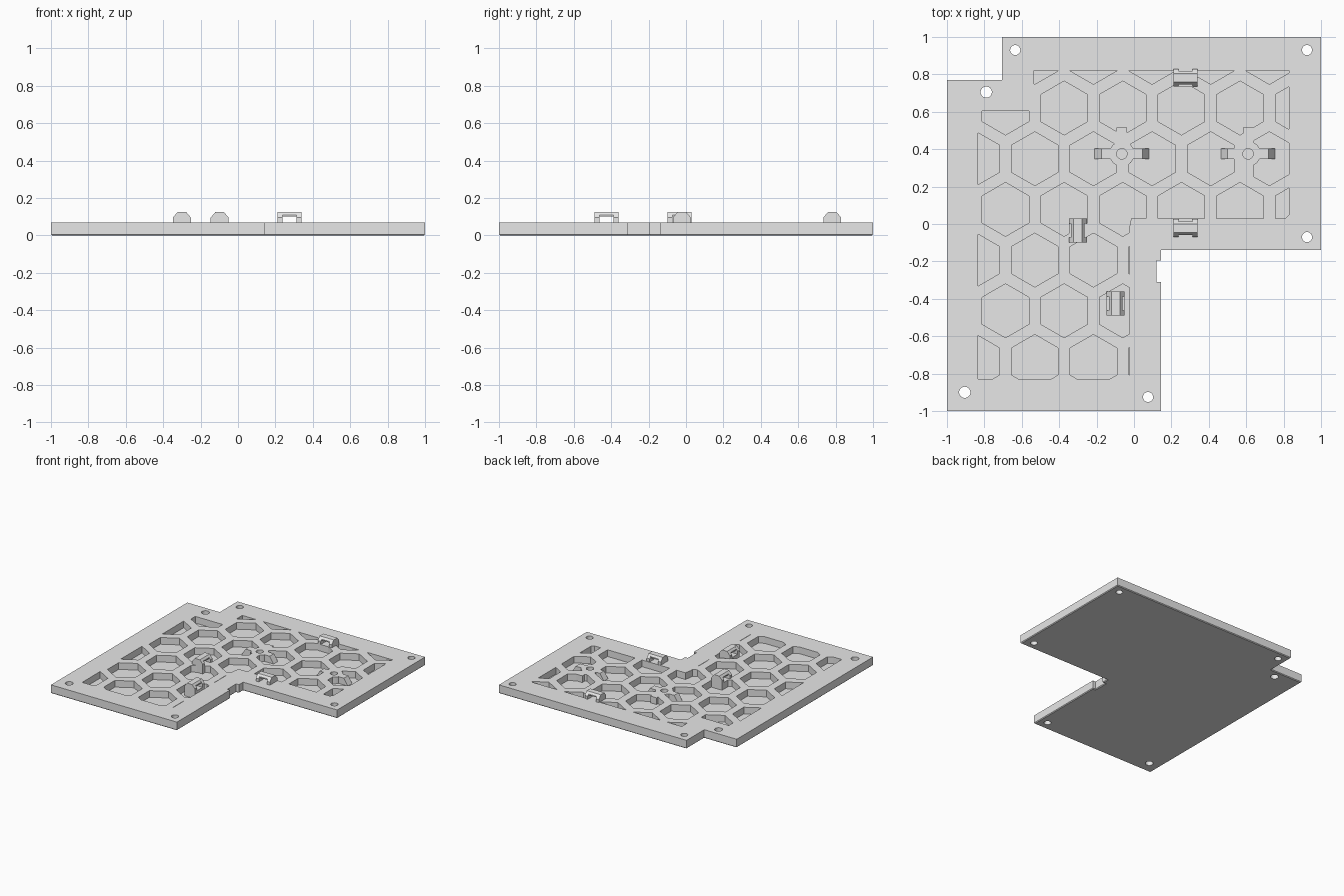
import bpy
import bmesh
import math
from mathutils import Matrix

if "Cube" in bpy.data.objects:
    bpy.data.objects.remove(bpy.data.objects["Cube"], do_unlink=True)

TOP = 0.07      # plate thickness
FLOOR = 0.015   # height of the pocket floors

grey = bpy.data.materials.new("light_grey")
grey.use_nodes = True
grey.diffuse_color = (0.8, 0.8, 0.8, 1)
for node in grey.node_tree.nodes:
    if node.type == "BSDF_PRINCIPLED":
        node.inputs["Base Color"].default_value = grey.diffuse_color


def add_prism(bm, outline, z0, z1, matrix=Matrix()):
    """Extrude an outline from z0 to z1; return its bottom face."""
    bottom = bm.faces.new([bm.verts.new(matrix @ Matrix.Translation((x, y, z0)).translation)
                           for x, y in outline])
    top_geo = bmesh.ops.extrude_face_region(bm, geom=[bottom], use_keep_orig=True)["geom"]
    shift = matrix.to_3x3() @ Matrix.Translation((0, 0, z1 - z0)).translation
    for v in top_geo:
        if isinstance(v, bmesh.types.BMVert):
            v.co += shift
    return bottom


def ring(x, y, r, sides, turn=0.0):
    return [(x + r * math.cos(turn + math.tau * i / sides),
             y + r * math.sin(turn + math.tau * i / sides)) for i in range(sides)]


def box(x, y, hx, hy):
    return [(x - hx, y - hy), (x + hx, y - hy), (x + hx, y + hy), (x - hx, y + hy)]


def finish(name, bm, helper=False):
    bmesh.ops.recalc_face_normals(bm, faces=bm.faces[:])
    mesh = bpy.data.meshes.new(name)
    bm.to_mesh(mesh)
    bm.free()
    mesh.materials.append(grey)
    obj = bpy.data.objects.new(name, mesh)
    bpy.context.collection.objects.link(obj)
    obj.hide_render = helper
    return obj


def boolean(obj, cutter, operation):
    """Apply a boolean and drop the cutter."""
    mod = obj.modifiers.new("cut", "BOOLEAN")
    mod.operation, mod.solver, mod.object = operation, "EXACT", cutter
    bpy.context.view_layer.objects.active = obj
    bpy.ops.object.modifier_apply(modifier=mod.name)
    bpy.data.objects.remove(cutter, do_unlink=True)


# Base plate with a small chamfer round the underside
bm = bmesh.new()
bottom = add_prism(bm, [(-1, -1), (0.145, -1), (0.145, -0.31), (0.12, -0.31),
                        (0.12, -0.195), (0.145, -0.195), (0.145, -0.14), (1, -0.14),
                        (1, 1), (-0.705, 1), (-0.705, 0.77), (-1, 0.77)], 0, TOP)
bmesh.ops.recalc_face_normals(bm, faces=bm.faces[:])
bmesh.ops.bevel(bm, geom=list(bottom.edges), offset=0.006, segments=1, affect="EDGES")
plate = finish("base_plate", bm)

# Honeycomb pockets, trimmed to the inner border
bm = bmesh.new()
PITCH, ROW = 0.3135, 0.271
for row in range(-4, 3):
    for col in range(-4, 5):
        x = -0.06 + (col + 0.5 * (row % 2)) * PITCH
        add_prism(bm, ring(x, 0.62 + (row - 1) * ROW + ROW, 0.144, 6, math.pi / 6),
                  FLOOR, TOP + 0.05)
# an extra low row completes the front border
for col in range(-3, 1):
    add_prism(bm, ring(-0.06 + (col + 0.5) * PITCH, 0.62 - 5 * ROW, 0.144, 6, math.pi / 6),
              FLOOR, TOP + 0.05)
pockets = finish("pocket_cutter", bm, True)

bm = bmesh.new()
add_prism(bm, [(-0.835, -0.83), (-0.025, -0.83), (-0.025, -0.02), (-0.015, 0.03), (0.81, 0.03),
               (0.83, 0.05), (0.83, 0.82), (-0.535, 0.82), (-0.535, 0.605),
               (-0.835, 0.605)], -0.1, 0.3)
boolean(pockets, finish("border_region", bm, True), "INTERSECT")

# Cross shaped sockets left standing in the pockets, with sloped side arms
SOCKETS = [(-0.065, 0.375), (0.61, 0.375)]
for x, y in SOCKETS:
    bm = bmesh.new()
    add_prism(bm, ring(x, y, 0.068, 16), -0.1, 0.2)
    pad = finish("socket_pad", bm, True)
    boolean(pockets, pad, "DIFFERENCE")
    bm = bmesh.new()
    add_prism(bm, box(x, y, 0.028, 0.14), -0.1, 0.2)
    boolean(pockets, finish("socket_arm", bm, True), "DIFFERENCE")
    bm = bmesh.new()
    stand = Matrix.Translation((x, y, 0)) @ Matrix.Rotation(math.pi / 2, 4, "X")
    add_prism(bm, [(-0.145, -0.1), (0.145, -0.1), (0.145, FLOOR), (0.11, TOP), (0.11, 0.2),
                   (-0.11, 0.2), (-0.11, TOP), (-0.145, FLOOR)], -0.028, 0.028, stand)
    boolean(pockets, finish("socket_side_arm", bm, True), "DIFFERENCE")
boolean(plate, pockets, "DIFFERENCE")

# Screw holes through the plate and blind holes in the sockets
bm = bmesh.new()
for x, y, r in [(-0.635, 0.93, 0.027), (0.925, 0.93, 0.027), (0.925, -0.07, 0.027),
                (0.075, -0.925, 0.027), (-0.905, -0.9, 0.03), (-0.79, 0.705, 0.03)]:
    add_prism(bm, ring(x, y, r, 32), -0.1, 0.2)
for x, y in SOCKETS:
    add_prism(bm, ring(x, y, 0.028, 32), FLOOR, 0.2)
boolean(plate, finish("hole_cutter", bm, True), "DIFFERENCE")

# Strap bridges: two end blocks and a raised middle, all with a chamfered profile
PROFILE = [(-0.048, 0.095), (-0.023, 0.125), (0.023, 0.125), (0.048, 0.095)]
MIDDLE = [(-0.036, 0.1), (-0.036, 0.109), (-0.023, 0.125), (0.023, 0.125),
          (0.036, 0.109), (0.036, 0.1)]
BLOCK = [(-0.048, FLOOR)] + PROFILE + [(0.048, FLOOR)]
PAD = box(0, (FLOOR + TOP) / 2, 0.048, (TOP - FLOOR) / 2)
for name, x, y, turn in [("back", 0.275, 0.782, 0), ("front", 0.275, -0.022, 0),
                         ("centre", -0.3, -0.035, 90), ("side", -0.098, -0.425, 90)]:
    # local frame: length along x, profile in the y-z plane
    frame = (Matrix.Translation((x, y, 0)) @ Matrix.Rotation(math.radians(turn), 4, "Z")
             @ Matrix(((0, 0, 1, 0), (1, 0, 0, 0), (0, 1, 0, 0), (0, 0, 0, 1))))
    bm = bmesh.new()
    add_prism(bm, BLOCK, -0.064, -0.037, frame)
    add_prism(bm, BLOCK, 0.037, 0.064, frame)
    add_prism(bm, MIDDLE, -0.037, 0.037, frame)
    add_prism(bm, PAD, -0.037, 0.037, frame)
    finish(name + "_strap_bridge", bm)

# Smooth the round holes, keep every other edge crisp
bpy.ops.object.select_all(action="DESELECT")
plate.select_set(True)
bpy.context.view_layer.objects.active = plate
bpy.ops.object.shade_smooth_by_angle(angle=math.radians(25))
